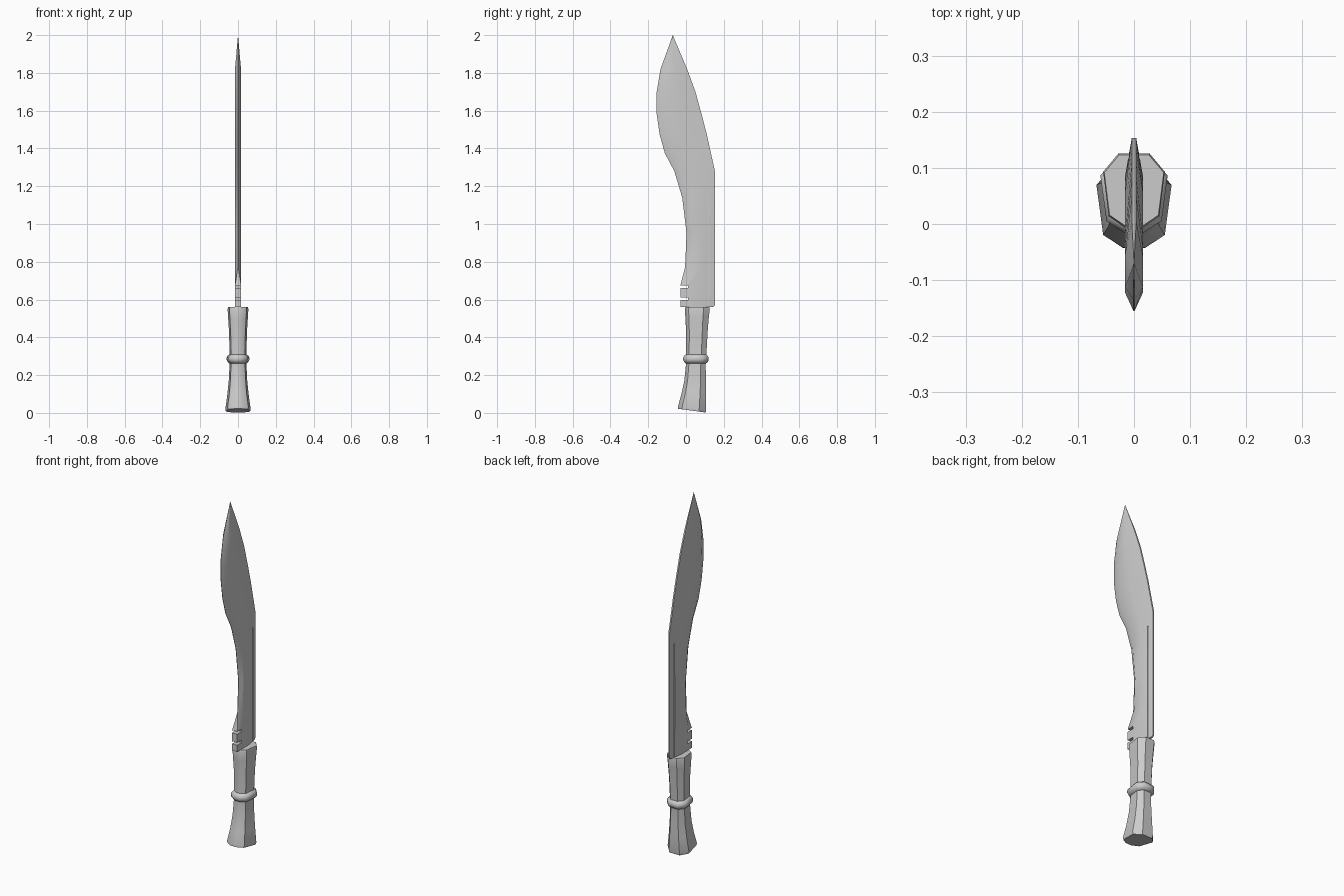
import bpy
import bmesh

if "Cube" in bpy.data.objects:
    bpy.data.objects.remove(bpy.data.objects["Cube"])


def loft(name, rings, tip=None, angle=0.6):
    """Skin a stack of equal-length vertex rings, capped at both ends."""
    bm = bmesh.new()
    rows = [[bm.verts.new(p) for p in r] for r in rings]
    n = len(rows[0])
    for a, b in zip(rows, rows[1:]):
        for i in range(n):
            j = (i + 1) % n
            bm.faces.new((a[i], a[j], b[j], b[i]))
    bm.faces.new(rows[0][::-1])
    if tip:
        t = bm.verts.new(tip)
        for i in range(n):
            bm.faces.new((rows[-1][i], rows[-1][(i + 1) % n], t))
    else:
        bm.faces.new(rows[-1])
    bmesh.ops.recalc_face_normals(bm, faces=bm.faces)
    me = bpy.data.meshes.new(name)
    bm.to_mesh(me)
    bm.free()
    ob = bpy.data.objects.new(name, me)
    bpy.context.collection.objects.link(ob)
    activate(ob)
    bpy.ops.object.shade_smooth_by_angle(angle=angle)
    return ob


def activate(ob):
    bpy.ops.object.select_all(action='DESELECT')
    ob.select_set(True)
    bpy.context.view_layer.objects.active = ob


def cut_box(target, lo, hi):
    """Subtract an axis-aligned box from the target."""
    bpy.ops.mesh.primitive_cube_add(
        size=1, location=[(a + b) / 2 for a, b in zip(lo, hi)])
    box = bpy.context.object
    box.name = "cutter"
    box.hide_render = True
    box.scale = [b - a for a, b in zip(lo, hi)]
    activate(target)
    mod = target.modifiers.new("cut", 'BOOLEAN')
    mod.operation = 'DIFFERENCE'
    mod.solver = 'EXACT'
    mod.object = box
    bpy.ops.object.modifier_apply(modifier=mod.name)
    bpy.data.objects.remove(box, do_unlink=True)


# Blade: rows of z, cutting edge y, spine y
T = 0.016
blade_rows = [
    (0.56, -0.03, 0.145), (0.57, -0.03, 0.153), (0.675, -0.03, 0.153),
    (0.77, -0.005, 0.153), (0.95, 0.003, 0.153), (1.14, -0.02, 0.153),
    (1.28, -0.062, 0.153), (1.375, -0.112, 0.132), (1.475, -0.14, 0.11),
    (1.58, -0.155, 0.083), (1.70, -0.155, 0.05), (1.82, -0.135, 0.006),
]


def blade_ring(z, edge, spine):
    w = spine - edge
    e = T if z < 0.7 else 0.001
    half = [(e, edge), (T, edge + 0.16 * w), (T, spine - 0.45 * w), (0.004, spine)]
    return [(x, y, z) for x, y in half] + [(-x, y, z) for x, y in half[::-1]]


blade = loft("blade", [blade_ring(*r) for r in blade_rows], tip=(0, -0.07, 2.0))

# Two finger notches near the grip
for z in (0.605, 0.668):
    cut_box(blade, (-0.1, -0.1, z - 0.007), (0.1, 0.01, z + 0.007))
# Thin groove beside the spine on each face
for s in (-1, 1):
    x0, x1 = sorted((s * 0.006, s * 0.05))
    cut_box(blade, (x0, 0.116, 0.5), (x1, 0.122, 1.21))
activate(blade)
bpy.ops.object.shade_smooth_by_angle(angle=0.5)


# Eight-sided grip section, narrower toward the front
section = [(0.3, 0), (0.82, 0.15), (1, 0.75), (0.5, 1)]
section += [(-u, v) for u, v in section[::-1]]


def grip_ring(z, hw, front, back, slope=0):
    return [(u * hw, front + v * (back - front), z - slope * v) for u, v in section]


handle_rows = [
    (0.022, 0.064, -0.043, 0.104, 0.02), (0.035, 0.067, -0.042, 0.107, 0.018),
    (0.10, 0.056, -0.024, 0.107), (0.17, 0.049, -0.009, 0.106),
    (0.25, 0.045, -0.001, 0.104), (0.31, 0.045, 0.0, 0.108),
    (0.42, 0.047, 0.001, 0.114), (0.50, 0.052, -0.003, 0.12),
    (0.55, 0.055, -0.006, 0.126), (0.56, 0.053, -0.003, 0.123),
]
loft("handle", [grip_ring(*r) for r in handle_rows], angle=0.7)

# Rounded grip ring
ring_rows = [(0.262, 0.046), (0.27, 0.055), (0.28, 0.06),
             (0.292, 0.06), (0.302, 0.055), (0.31, 0.046)]
loft("grip_ring", [grip_ring(z, hw, 0.045 - hw, 0.06 + hw) for z, hw in ring_rows],
     angle=1.0)
